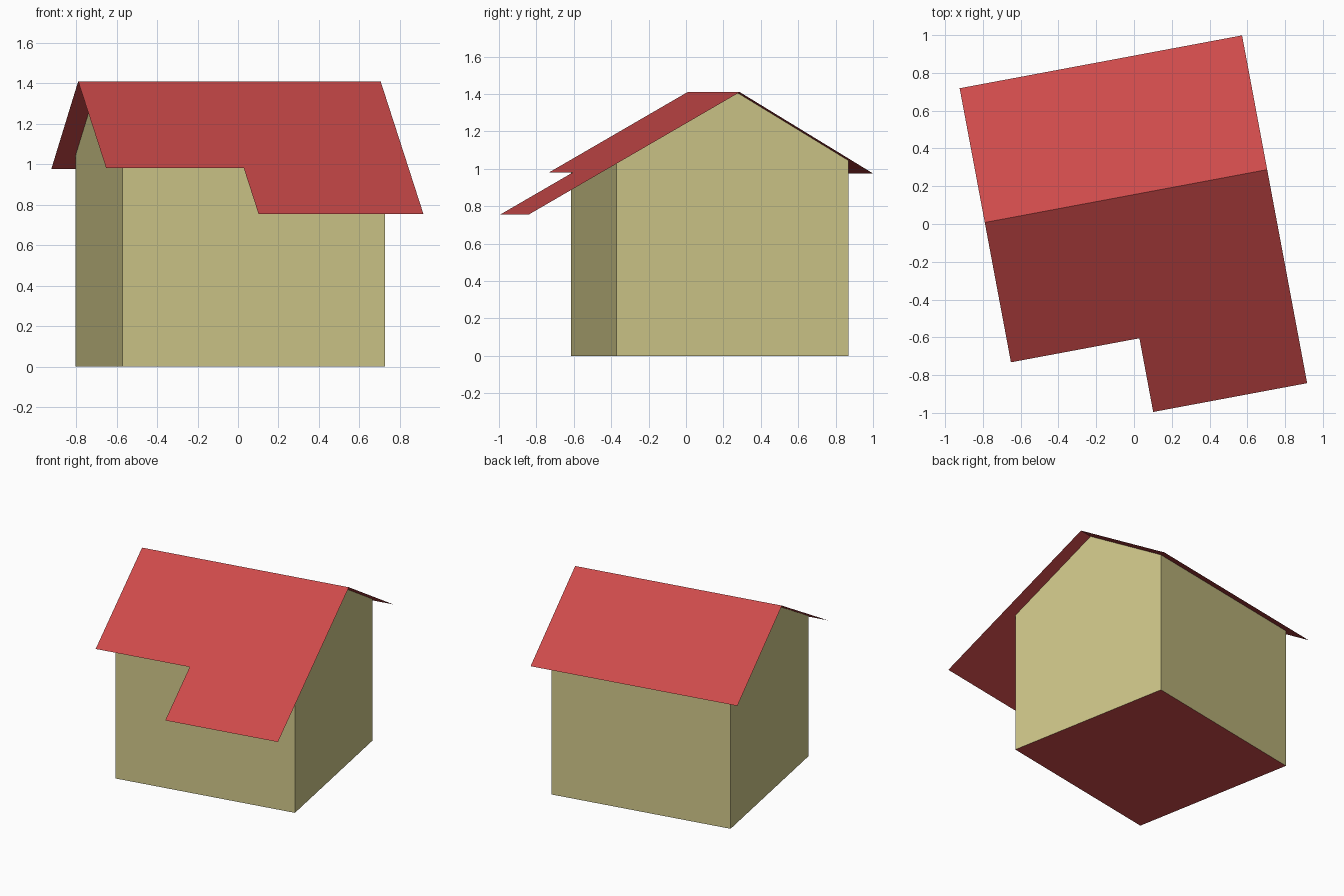
import bpy, bmesh, math
from mathutils import Matrix

cube = bpy.data.objects.get("Cube")
if cube:
    bpy.data.objects.remove(cube, do_unlink=True)


def make_material(name, rgb):
    """Flat colour from 0-255 display values."""
    linear = [((c / 255 + 0.055) / 1.055) ** 2.4 for c in rgb] + [1.0]
    mat = bpy.data.materials.new(name)
    mat.use_nodes = True
    mat.diffuse_color = linear
    mat.node_tree.nodes["Principled BSDF"].inputs["Base Color"].default_value = linear
    return mat


ROOF_RED = make_material("roof_red", (205, 74, 74))
WALL_SAND = make_material("wall_sand", (208, 200, 138))

# House frame: x runs along the ridge from its left end, y points to the back
PLACE = Matrix.Translation((-0.79, 0.008, 0)) @ Matrix.Rotation(math.radians(10.6), 4, "Z")

RIDGE_Z = 1.41
RIDGE_LEN = 1.521
GABLE_INSET = 0.101
WALL_FRONT, WALL_BACK = -0.652, 0.61
FRONT_PITCH, BACK_PITCH = 0.57, 0.60


def roof_z(y):
    return RIDGE_Z - (BACK_PITCH * y if y > 0 else -FRONT_PITCH * y)


def finish(name, bm, mat):
    mesh = bpy.data.meshes.new(name)
    bm.to_mesh(mesh)
    bm.free()
    mesh.materials.append(mat)
    obj = bpy.data.objects.new(name, mesh)
    obj.matrix_world = PLACE
    bpy.context.collection.objects.link(obj)
    return obj


def sheet(name, outline, height, mat):
    """Single flat face over a plan outline, raised by height(y)."""
    bm = bmesh.new()
    bm.faces.new([bm.verts.new((x, y, height(y))) for x, y in outline])
    finish(name, bm, mat)


# Walls: gable profile swept along the ridge, open under the roof and at the floor
bm = bmesh.new()
profile = [(WALL_FRONT, 0), (WALL_BACK, 0), (WALL_BACK, roof_z(WALL_BACK)),
           (0, RIDGE_Z), (WALL_FRONT, roof_z(WALL_FRONT))]
gable = bm.faces.new([bm.verts.new((GABLE_INSET, y, z)) for y, z in profile])
swept = bmesh.ops.extrude_face_region(bm, geom=[gable], use_keep_orig=True)["geom"]
bmesh.ops.translate(bm, verts=[v for v in swept if isinstance(v, bmesh.types.BMVert)],
                    vec=(RIDGE_LEN - 2 * GABLE_INSET, 0, 0))
bmesh.ops.recalc_face_normals(bm, faces=bm.faces)
open_faces = [f for f in bm.faces if abs(f.normal.z) > 0.1]
bmesh.ops.delete(bm, geom=open_faces, context="FACES")
finish("walls", bm, WALL_SAND)

# Floor slab face, turned downwards
x0, x1 = GABLE_INSET, RIDGE_LEN - GABLE_INSET
sheet("floor", [(x0, WALL_FRONT), (x0, WALL_BACK), (x1, WALL_BACK), (x1, WALL_FRONT)],
      lambda y: 0, ROOF_RED)

# Back roof slope
sheet("roof_back", [(0, 0), (RIDGE_LEN, 0), (RIDGE_LEN, 0.723), (0, 0.723)],
      roof_z, ROOF_RED)

# Front roof slope with the long porch overhang on one half
STEP_X, EAVE_Y, PORCH_Y = 0.692, -0.753, -1.15
sheet("roof_front", [(0, 0), (0, EAVE_Y), (STEP_X, EAVE_Y), (STEP_X, PORCH_Y),
                     (RIDGE_LEN, PORCH_Y), (RIDGE_LEN, 0)],
      roof_z, ROOF_RED)
